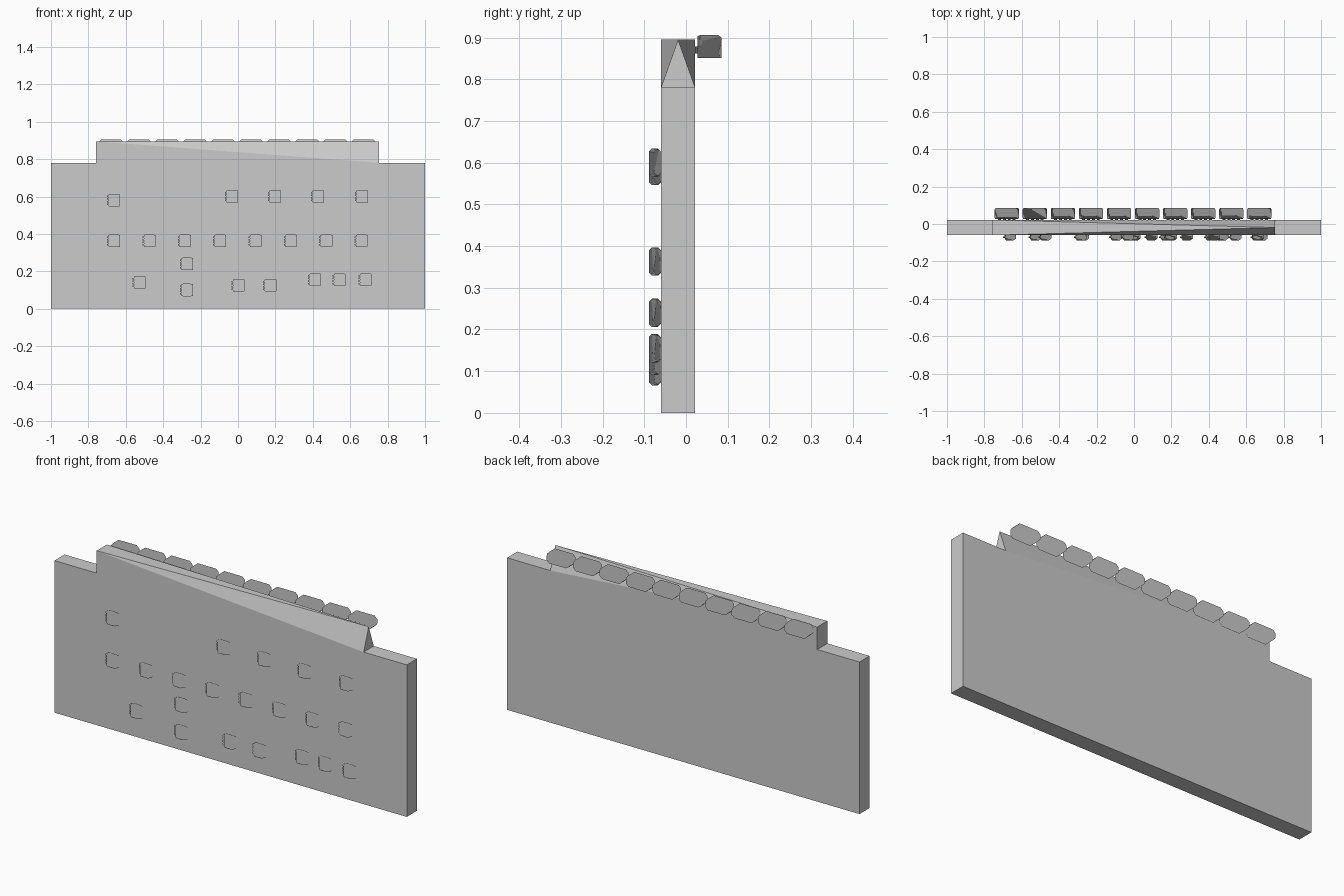
import bpy
import bmesh
from mathutils import Vector

old = bpy.data.objects.get("Cube")
if old:
    bpy.data.objects.remove(old, do_unlink=True)

grey = bpy.data.materials.new("plain_grey")
grey.use_nodes = True
colour = (0.6, 0.6, 0.6, 1)
grey.diffuse_color = colour
grey.node_tree.nodes["Principled BSDF"].inputs["Base Color"].default_value = colour

FRONT, BACK, WALL_TOP, CREST = -0.06, 0.022, 0.78, 0.895


def finish(name, bm, normal=None):
    bmesh.ops.recalc_face_normals(bm, faces=bm.faces)
    mesh = bpy.data.meshes.new(name)
    bm.to_mesh(mesh)
    bm.free()
    mesh.materials.append(grey)
    if normal:
        mesh.polygons.foreach_set("use_smooth", [True] * len(mesh.polygons))
        mesh.normals_split_custom_set([normal] * len(mesh.loops))
    obj = bpy.data.objects.new(name, mesh)
    bpy.context.collection.objects.link(obj)
    return obj


def add_box(bm, low, high):
    """Axis-aligned box between two corners."""
    low, high = Vector(low), Vector(high)
    verts = bmesh.ops.create_cube(bm, size=1)["verts"]
    for v in verts:
        v.co = (low + high) / 2 + v.co * (high - low)


# Main wall slab
bm = bmesh.new()
add_box(bm, (-1, FRONT, 0), (1, BACK, WALL_TOP))
finish("wall", bm)

# Crown: square at one end, narrowing to a ridge at the other
bm = bmesh.new()
x0, x1 = -0.76, 0.755
ridge = bm.verts.new((x1, (FRONT + BACK) / 2, CREST))
sides = []
for y in (FRONT, BACK):
    foot0 = bm.verts.new((x0, y, WALL_TOP))
    foot1 = bm.verts.new((x1, y, WALL_TOP))
    top0 = bm.verts.new((x0, y, CREST))
    bm.faces.new((foot0, foot1, top0))
    bm.faces.new((foot1, ridge, top0))
    sides.append((foot0, foot1, top0))
(a0, a1, at), (b0, b1, bt) = sides
bm.faces.new((at, ridge, bt))
bm.faces.new((a0, at, bt, b0))
bm.faces.new((a1, b1, ridge))
bm.faces.new((a0, b0, b1, a1))
finish("crown", bm)


def add_unit(name, place, length, height, stations):
    """Chamfered block lofted along its depth, with a row of pegs at one end.
    Stations are (depth, length scale, height scale)."""
    bm = bmesh.new()
    rings = []
    for depth, ls, hs in stations:
        half, top = length * ls / 2, height * hs
        cut = min(length, height) * 0.25
        outline = [(-half + cut, 0), (half - cut, 0), (half, cut), (half, top - cut),
                   (half - cut, top), (cut - half, top), (-half, top - cut), (-half, cut)]
        rings.append([bm.verts.new((l, depth, u)) for l, u in outline])
    for ring, following in zip(rings, rings[1:]):
        for i in range(len(ring)):
            j = (i + 1) % len(ring)
            bm.faces.new((ring[i], ring[j], following[j], following[i]))
    bm.faces.new(rings[0])
    bm.faces.new(rings[-1])
    # Pegs
    start = stations[0][0]
    for i in range(4):
        l = (i - 1.5) * length * 0.2
        w = length * 0.06
        add_box(bm, (l - w, 0, height * 0.2), (l + w, start + 0.002, height * 0.5))
    for v in bm.verts:
        v.co = place(*v.co)
    finish(name, bm, (0, 1, 0))


# Row of units along the back of the crown
back_shape = [(0.006, 0.96, 0.96), (0.012, 1, 1), (0.055, 1, 1), (0.063, 0.94, 0.9)]
for n in range(10):
    cx = -0.68 + 0.15 * n
    add_unit(f"back_unit_{n + 1}",
             lambda l, d, u: (cx + l, BACK + d, 0.851 + u),
             0.13, 0.055, back_shape)

# Small units on the front: (x, z) of each centre
spots = [(-0.665, 0.58)] + [(x, 0.6) for x in (-0.035, 0.195, 0.425, 0.66)]
spots += [(-0.665 + 0.189 * i, 0.363) for i in range(8)]
spots += [(-0.53, 0.14), (-0.275, 0.24), (-0.275, 0.1), (0, 0.125), (0.17, 0.125),
          (0.41, 0.155), (0.54, 0.155), (0.68, 0.155)]
front_shape = [(0.008, 0.92, 0.6), (0.017, 1, 1), (0.054, 1, 1), (0.07, 0.92, 0.6)]
for n, (cx, cz) in enumerate(spots):
    add_unit(f"front_unit_{n + 1}",
             lambda l, d, u: (cx - 0.035 + d, FRONT - u, cz + l),
             0.068, 0.029, front_shape)
